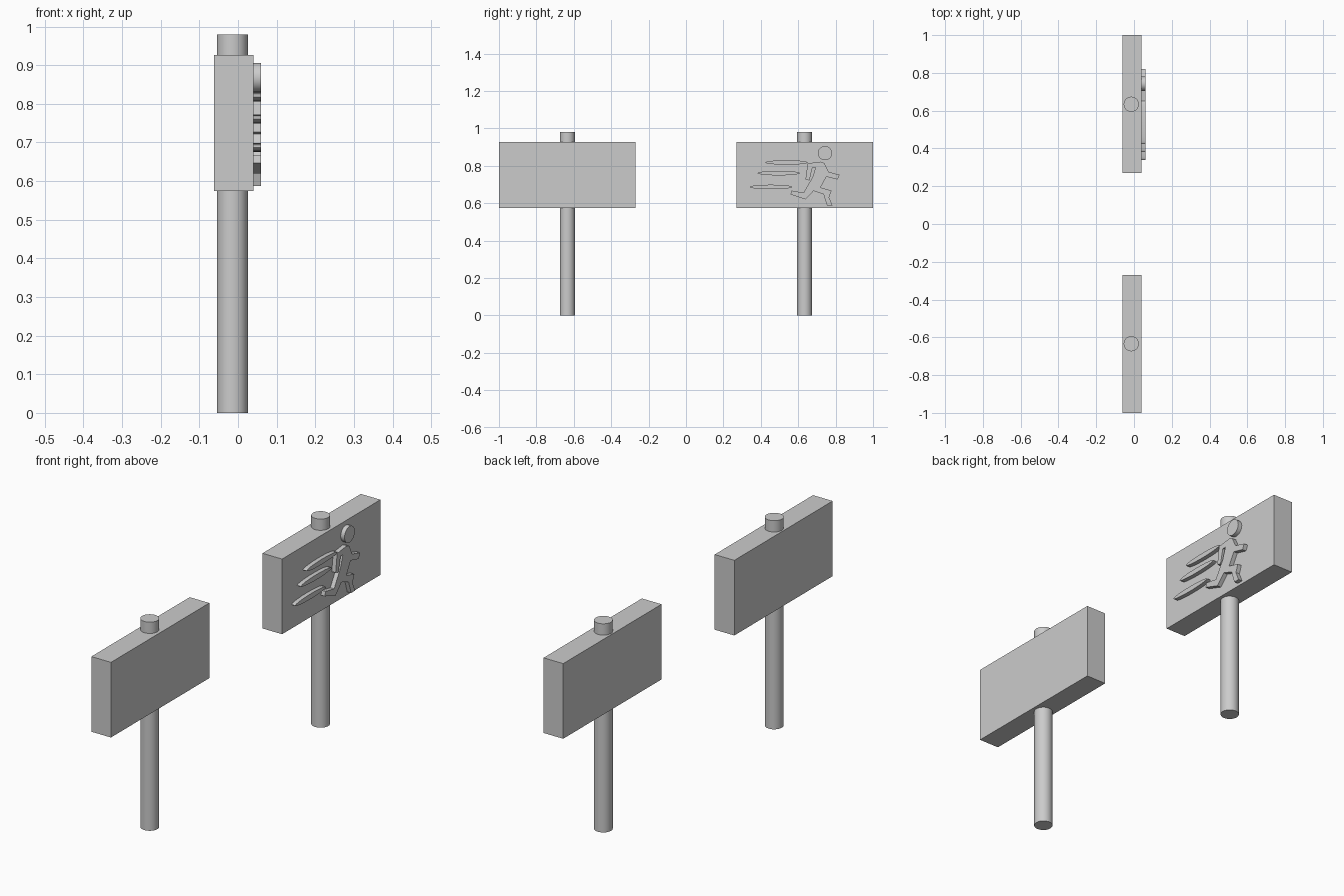
import bpy, bmesh
from math import cos, sin, pi

if "Cube" in bpy.data.objects:
    bpy.data.objects.remove(bpy.data.objects["Cube"])

BOARD_X = (-0.062, 0.04)   # back and front of the boards
RELIEF_X = (0.035, 0.06)   # raised pictogram, slightly sunk into the board


def make_object(name, bm, smooth=False):
    bmesh.ops.recalc_face_normals(bm, faces=bm.faces)
    mesh = bpy.data.meshes.new(name)
    bm.to_mesh(mesh)
    bm.free()
    obj = bpy.data.objects.new(name, mesh)
    bpy.context.collection.objects.link(obj)
    if smooth:
        bpy.ops.object.select_all(action='DESELECT')
        obj.select_set(True)
        bpy.context.view_layer.objects.active = obj
        bpy.ops.object.shade_smooth_by_angle(angle=pi / 6)
    return obj


def prism(name, profile, x_range, smooth=False):
    """Extrude a (y, z) outline along x."""
    bm = bmesh.new()
    face = bm.faces.new([bm.verts.new((x_range[0], y, z)) for y, z in profile])
    ext = bmesh.ops.extrude_face_region(bm, geom=[face], use_keep_orig=True)
    moved = [g for g in ext['geom'] if isinstance(g, bmesh.types.BMVert)]
    bmesh.ops.translate(bm, verts=moved, vec=(x_range[1] - x_range[0], 0, 0))
    return make_object(name, bm, smooth)


def ellipse(y, z, ry, rz, n=32):
    return [(y + ry * cos(2 * pi * i / n), z + rz * sin(2 * pi * i / n))
            for i in range(n)]


# Two signposts: board and round pole
for side, s in (("left", -1), ("right", 1)):
    a, b = s * 0.27, s * 1.0
    prism(f"{side}_board", [(a, 0.574), (b, 0.574), (b, 0.927), (a, 0.927)], BOARD_X)
    bpy.ops.mesh.primitive_cylinder_add(vertices=48, radius=0.04, depth=0.98,
                                        location=(-0.0145, s * 0.634, 0.49))
    pole = bpy.context.object
    pole.name = f"{side}_pole"
    bpy.ops.object.shade_smooth_by_angle(angle=pi / 6)

# Running figure: head disc and body silhouette
prism("runner_head", ellipse(0.743, 0.868, 0.038, 0.038), RELIEF_X, True)
body = [
    (0.650, 0.813), (0.719, 0.822), (0.740, 0.815), (0.762, 0.768),   # shoulders
    (0.821, 0.752), (0.810, 0.727), (0.751, 0.742),                   # front arm
    (0.719, 0.684), (0.778, 0.668), (0.765, 0.631), (0.783, 0.588),   # front leg
    (0.754, 0.588), (0.735, 0.648), (0.682, 0.666),
    (0.639, 0.620), (0.559, 0.647), (0.564, 0.668), (0.628, 0.656),   # rear leg
    (0.676, 0.738), (0.693, 0.791), (0.676, 0.791),
    (0.660, 0.722), (0.639, 0.727),                                   # rear arm
]
prism("runner_body", body, RELIEF_X)

# Speed streaks behind the runner
for i, (y, z) in enumerate([(0.538, 0.818), (0.496, 0.761), (0.454, 0.687)], 1):
    prism(f"speed_streak_{i}", ellipse(y, z, 0.114, 0.012), RELIEF_X, True)
